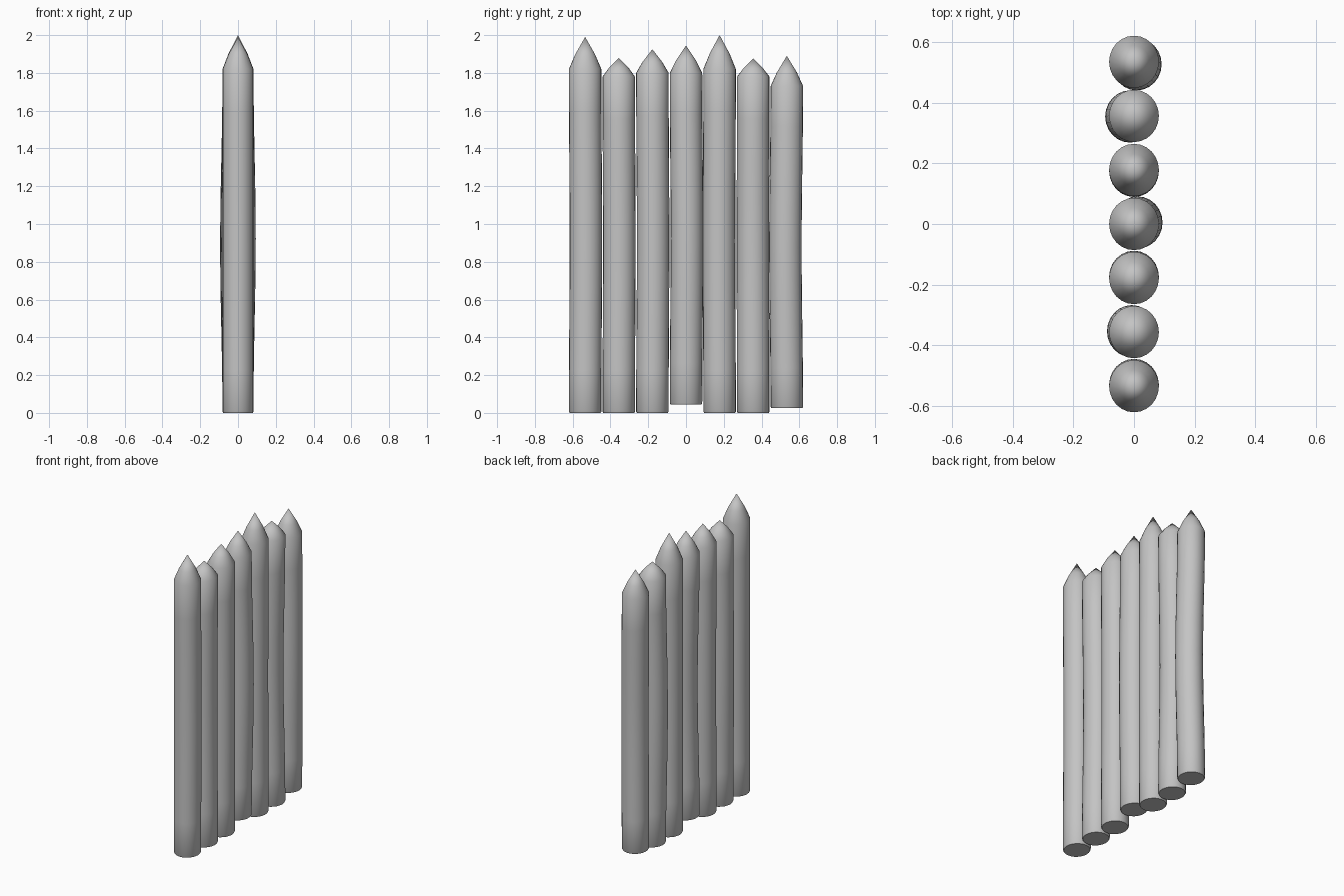
import bpy, bmesh, math

cube = bpy.data.objects.get("Cube")
if cube:
    bpy.data.objects.remove(cube, do_unlink=True)

grey = bpy.data.materials.new("weathered_grey")
grey.use_nodes = True
colour = (0.55, 0.55, 0.55, 1)
grey.diffuse_color = colour
grey.node_tree.nodes["Principled BSDF"].inputs["Base Color"].default_value = colour

SIDES = 24
RADIUS_X, RADIUS_Y = 0.082, 0.086


def make_stake(name, y, foot, shoulder, tip, bow_x, bow_y):
    """Round stake with a chamfered foot, a slightly bowed shaft and a sharpened tip."""
    length = shoulder - foot
    # Rings as (height, radius factor)
    rings = [(foot, 0.95), (foot + 0.007, 1.0)]
    rings += [(foot + length * i / 8, 1.0) for i in range(1, 9)]
    rings += [(shoulder + (tip - shoulder) * 0.45, 0.62)]

    bm = bmesh.new()
    loops = []
    for z, r in rings:
        t = min((z - foot) / length, 1)
        bow = math.sin(math.pi * t) ** 2
        loops.append([bm.verts.new((
            bow_x * bow + RADIUS_X * r * math.cos(math.tau * k / SIDES),
            y + bow_y * bow + RADIUS_Y * r * math.sin(math.tau * k / SIDES),
            z)) for k in range(SIDES)])
    for low, high in zip(loops, loops[1:]):
        for k in range(SIDES):
            n = (k + 1) % SIDES
            bm.faces.new((low[k], low[n], high[n], high[k]))
    bm.faces.new(loops[0][::-1])
    point = bm.verts.new((0, y, tip))
    for k in range(SIDES):
        bm.faces.new((loops[-1][k], loops[-1][(k + 1) % SIDES], point))

    mesh = bpy.data.meshes.new(name)
    bm.to_mesh(mesh)
    bm.free()
    mesh.materials.append(grey)
    stake = bpy.data.objects.new(name, mesh)
    bpy.context.collection.objects.link(stake)
    bpy.ops.object.select_all(action="DESELECT")
    stake.select_set(True)
    bpy.context.view_layer.objects.active = stake
    bpy.ops.object.shade_smooth_by_angle(angle=math.radians(40))


# Foot, shoulder and tip heights, then sideways bow of each stake, front to back
STAKES = [
    (0.0, 1.82, 1.99, 0.0, 0.004),
    (0.0, 1.78, 1.88, -0.007, 0.003),
    (0.0, 1.80, 1.925, 0.0, 0.004),
    (0.045, 1.80, 1.945, 0.012, 0.005),
    (0.0, 1.82, 2.0, 0.0, -0.003),
    (0.0, 1.78, 1.875, -0.013, -0.002),
    (0.025, 1.73, 1.89, 0.009, -0.008),
]
for i, stake in enumerate(STAKES):
    make_stake(f"stake_{i + 1}", (i - 3) * 0.178, *stake)
